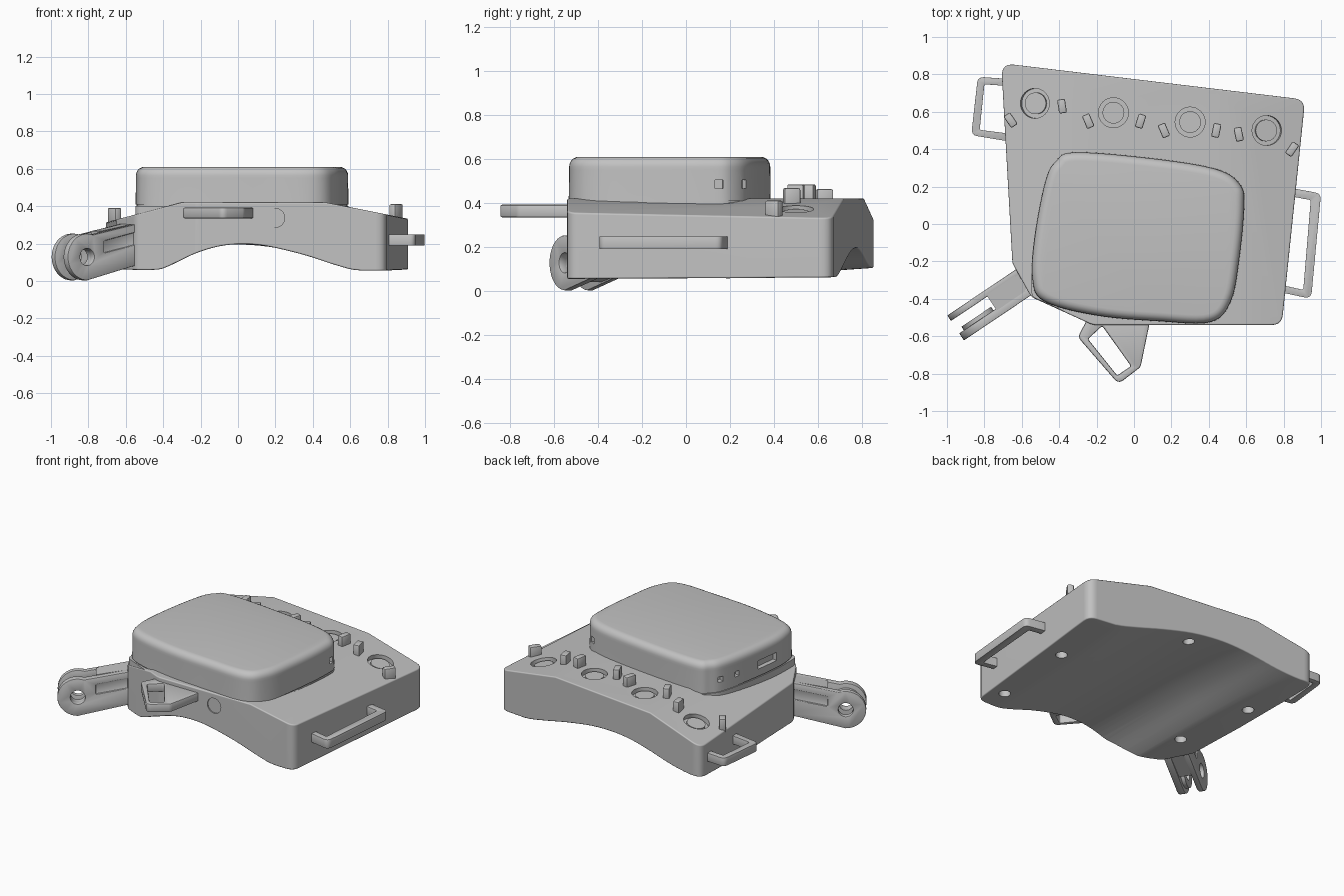
import bpy, bmesh, math
from mathutils import Vector, Matrix

if "Cube" in bpy.data.objects:
    bpy.data.objects.remove(bpy.data.objects["Cube"])

gray = bpy.data.materials.new("plain_gray")
gray.diffuse_color = (0.54, 0.54, 0.54, 1)
gray.use_nodes = True
gray.node_tree.nodes["Principled BSDF"].inputs["Base Color"].default_value = gray.diffuse_color


def make(name, bm):
    bmesh.ops.recalc_face_normals(bm, faces=bm.faces)
    me = bpy.data.meshes.new(name)
    bm.to_mesh(me)
    bm.free()
    me.materials.append(gray)
    ob = bpy.data.objects.new(name, me)
    bpy.context.collection.objects.link(ob)
    return ob


def loft(name, rings):
    """Closed solid through rings of equal point count."""
    bm = bmesh.new()
    vs = [[bm.verts.new(p) for p in r] for r in rings]
    n = len(vs[0])
    for a, b in zip(vs, vs[1:]):
        for i in range(n):
            bm.faces.new((a[i], a[(i + 1) % n], b[(i + 1) % n], b[i]))
    bm.faces.new(vs[0][::-1])
    bm.faces.new(vs[-1])
    return make(name, bm)


def rounded(pts, r):
    """Polygon with each corner rounded, using more steps on sharper corners."""
    out = []
    for i, p in enumerate(pts):
        p = Vector(p)
        a = Vector(pts[i - 1]) - p
        b = Vector(pts[(i + 1) % len(pts)]) - p
        t = min(r / math.tan(a.angle(b) / 2), a.length * .45, b.length * .45)
        seg = max(1, round((math.pi - a.angle(b)) / math.radians(17)))
        a, b = p + a.normalized() * t, p + b.normalized() * t
        for k in range(seg + 1):
            s = k / seg
            out.append(a * (1 - s) ** 2 + p * 2 * s * (1 - s) + b * s * s)
    return out


def smooth_loop(pts, seg=6):
    """Closed Catmull-Rom curve."""
    p, n, out = [Vector(q) for q in pts], len(pts), []
    for i in range(n):
        a, b, c, d = (p[(i + j - 1) % n] for j in range(4))
        for k in range(seg):
            t = k / seg
            out.append(.5 * (2 * b + (c - a) * t + (2 * a - 5 * b + 4 * c - d) * t * t
                             + (3 * b - a - 3 * c + d) * t ** 3))
    return out


def inset(pts, d):
    """Move a clockwise outline inwards by d."""
    out = []
    for i, p in enumerate(pts):
        t = (pts[(i + 1) % len(pts)] - pts[i - 1]).normalized()
        out.append(p + Vector((t.y, -t.x)) * d)
    return out


def prism(name, pts, z0, z1):
    return loft(name, [[(p[0], p[1], z) for p in pts] for z in (z0, z1)])


def cylinder(name, loc, r, depth, axis=(0, 0, 1), seg=32):
    bm = bmesh.new()
    rot = Vector((0, 0, 1)).rotation_difference(Vector(axis)).to_matrix().to_4x4()
    bmesh.ops.create_cone(bm, cap_ends=True, segments=seg, radius1=r, radius2=r,
                          depth=depth, matrix=Matrix.Translation(loc) @ rot)
    return make(name, bm)


def box(name, loc, size, angle=0):
    bm = bmesh.new()
    bmesh.ops.create_cube(bm, size=1, matrix=Matrix.Translation(loc)
                          @ Matrix.Rotation(angle, 4, 'Z') @ Matrix.Diagonal((*size, 1)))
    return make(name, bm)


def volume(ob):
    bm = bmesh.new()
    bm.from_mesh(ob.data)
    v = bm.calc_volume()
    bm.free()
    return v


def apply(ob, kind, **kw):
    """Apply a modifier, undoing it if the solid loses most of its volume."""
    backup, v = ob.data.copy(), volume(ob)
    m = ob.modifiers.new(kind, kind)
    for k, val in kw.items():
        setattr(m, k, val)
    bpy.context.view_layer.objects.active = ob
    bpy.ops.object.modifier_apply(modifier=m.name)
    if not .25 * v < volume(ob) < 1.1 * v:
        ob.data = backup


def boolean(ob, other, op='DIFFERENCE'):
    apply(ob, 'BOOLEAN', object=other, operation=op, solver='EXACT')
    bpy.data.objects.remove(other)


def bevel(ob, w, seg=3, ang=50):
    apply(ob, 'BEVEL', width=w, segments=seg, limit_method='ANGLE',
          angle_limit=math.radians(ang))


# Height of the sloped top deck
DECK = [(-1.2, .185), (-.30, .42), (.47, .42), (1.2, .275)]


def deck(x):
    for (x0, z0), (x1, z1) in zip(DECK, DECK[1:]):
        if x <= x1:
            return z0 + (z1 - z0) * (x - x0) / (x1 - x0), math.atan2(z1 - z0, x1 - x0)


# Body: plan outline trimmed by the deck, then by an arch that widens towards the back
plan = [(-.71, .86), (.915, .665), (.79, -.54), (-.22, -.54), (-.55, -.39), (-.65, -.21)]
body = prism("body", rounded(plan, .06), 0, .6)
boolean(body, loft("deck_cut", [[(x, y, z) for x, z in DECK + [(1.2, .8), (-1.2, .8)]]
                                for y in (-1, 1)]))
front = [(-.8, .055), (-.46, .055), (-.37, .075), (-.23, .145), (-.1, .185), (.02, .197),
         (.15, .187), (.35, .14), (.53, .082), (.66, .055), (.95, .055)]
back = [(-.8, .098), (-.62, .107), (-.47, .128), (-.32, .16), (-.17, .186), (-.02, .195),
        (.17, .182), (.38, .143), (.58, .098), (.74, .068), (.95, .055)]
section = []
for y, mix in ((-1, 0), (-.6, 0), (.2, .3), (.6, .65), (.95, 1.1)):
    pts = [Vector(a).lerp(Vector(b), mix) for a, b in zip(front, back)]
    pts = [Vector((-1.2, pts[0].y))] + smooth_loop(pts, 4)[4:37] + [Vector((1.4, .055))]
    section.append([(p.x, y, p.y) for p in pts] + [(1.4, y, -.3), (-1.2, y, -.3)])
arch_cut = loft("arch_cut", section)
apply(arch_cut, 'TRIANGULATE')
boolean(body, arch_cut)
bevel(body, .016, 3, 60)

# Recessed buttons on the deck
for x, y in [(-.53, .645), (-.11, .595), (.30, .545), (.71, .50)]:
    z, a = deck(x)
    n = Vector((-math.sin(a), 0, math.cos(a)))
    boolean(body, cylinder("cut", Vector((x, y, z)), .08, .06, n))
    cylinder("button", Vector((x, y, z)) - n * .03, .058, .036, n)

# Screw holes underneath and the round socket in front
for x, y in [(.745, .2), (.71, -.38), (.11, .65), (-.58, .39), (-.48, -.13)]:
    boolean(body, cylinder("cut", (x, y, .1), .036, .3))
boolean(body, cylinder("cut", (.2, -.54, .337), .05, .1, (0, 1, 0)))

# Case: collar, seam and lid with a rounded top rim
outline = smooth_loop([(-.315, .385), (.10, .352), (.44, .295), (.57, .21), (.59, .09), (.565, -.18),
                       (.52, -.41), (.41, -.525), (.13, -.52), (-.2, -.49), (-.48, -.415),
                       (-.545, -.29), (-.53, -.05), (-.475, .23), (-.42, .335)])
levels = [(.25, 0), (.402, 0), (.402, .006), (.41, .006), (.41, 0), (.55, .002)]
levels += [(.565 + .045 * math.sin(t), .047 - .045 * math.cos(t))
           for t in (i * math.pi / 10 for i in range(6))]
case = loft("case", [[(p.x, p.y, z) for p in inset(outline, d)] for z, d in levels])

# Front corner shoulder filling the gap between body edge and case
shoulder = prism("case_shoulder", rounded([(-.548, -.24), (-.3, .1), (.3, -.2), (.4, -.53),
                                           (-.22, -.536), (-.548, -.388)], .04), .25, .402)

# Ports and slots in the case sides
for x, y, w, h, a in [(-.535, -.10, .17, .055, 1.45), (-.45, .28, .035, .035, 1.2),
                      (-.49, .16, .035, .035, 1.35), (.585, .15, .035, .04, 1.6),
                      (.51, .265, .035, .04, -.8)]:
    boolean(case, box("cut", (x, y, .485), (w, .06, h), a))

# Locator pegs along the button row
for x, y, a in [(-.66, .555, .6), (-.385, .63, .15), (-.245, .55, .4), (.035, .55, -.3),
                (.16, .50, .4), (.44, .50, -.2), (.56, .48, .2), (.845, .40, -.6)]:
    peg = box("peg", (x, y, deck(x)[0] + .02), (.042, .075, .09), a)
    bevel(peg, .008, 2)


# Strap loops: a rounded plate with a window
def strap_loop(name, outer, inner, z0, z1):
    ob = prism(name, rounded(outer, .035), z0, z1)
    boolean(ob, prism("cut", rounded(inner, .012), z0 - .1, z1 + .1))
    bevel(ob, .008, 2)


strap_loop("left_strap_loop", [(-.66, .775), (-.835, .787), (-.87, .475), (-.66, .44)],
           [(-.64, .735), (-.80, .747), (-.825, .503), (-.64, .48)], .19, .245)
strap_loop("right_strap_loop", [(.80, .20), (1.0, .163), (.947, -.4), (.76, -.36)],
           [(.80, .155), (.945, .128), (.905, -.352), (.76, -.32)], .19, .248)
strap_loop("front_strap_loop", [(-.22, -.45), (-.30, -.605), (-.083, -.855), (.035, -.765),
                                (.10, -.45)],
           [(-.246, -.615), (-.17, -.545), (-.016, -.76), (-.09, -.81)], .335, .392)

# Fork arm, built along its own axis: u outwards, w sideways
ARM = Vector((-.85, -.486, .128))
U = Vector((-.83, -.557, 0)).normalized()
W = Vector((U.y, -U.x, 0))


def at(u, w, z=.128):
    return Vector((ARM.x, ARM.y, 0)) + U * u + W * w + Vector((0, 0, z))


def arm_plate(name, profile, w0, w1):
    return loft(name, [[at(u, w, z) for u, z in profile] for w in (w0, w1)])


hub = [(.125 * math.sin(t), .128 + .125 * math.cos(t))
       for t in (i * math.pi / 20 for i in range(-2, 21))]
side = [(-.38, .10), (-.38, .318)] + hub
for name, w0, w1, g0, g1 in [("left_prong", .045, .08, .07, .09),
                             ("right_prong", -.08, -.035, -.09, -.07)]:
    prong = arm_plate(name, side, w0, w1)
    boolean(prong, cylinder("cut", at(0, 0), .045, .4, W))
    boolean(prong, arm_plate("cut", [(-.32, .195), (-.32, .262), (-.11, .215), (-.11, .15)], g0, g1))
    bevel(prong, .005, 2)
arm_plate("arm_bridge", [(-.38, .10), (-.38, .316), (-.11, .266), (-.11, .04)], -.045, .055)
ring = cylinder("prong_collar", at(0, -.027), .095, .03, W)
boolean(ring, cylinder("cut", at(0, 0), .045, .4, W))

# Smooth shading with crisp edges
for ob in bpy.context.scene.objects:
    ob.select_set(True)
bpy.context.view_layer.objects.active = body
bpy.ops.object.shade_smooth_by_angle(angle=math.radians(35))
for ob in (body, shoulder):
    apply(ob, 'WEIGHTED_NORMAL', keep_sharp=True)
